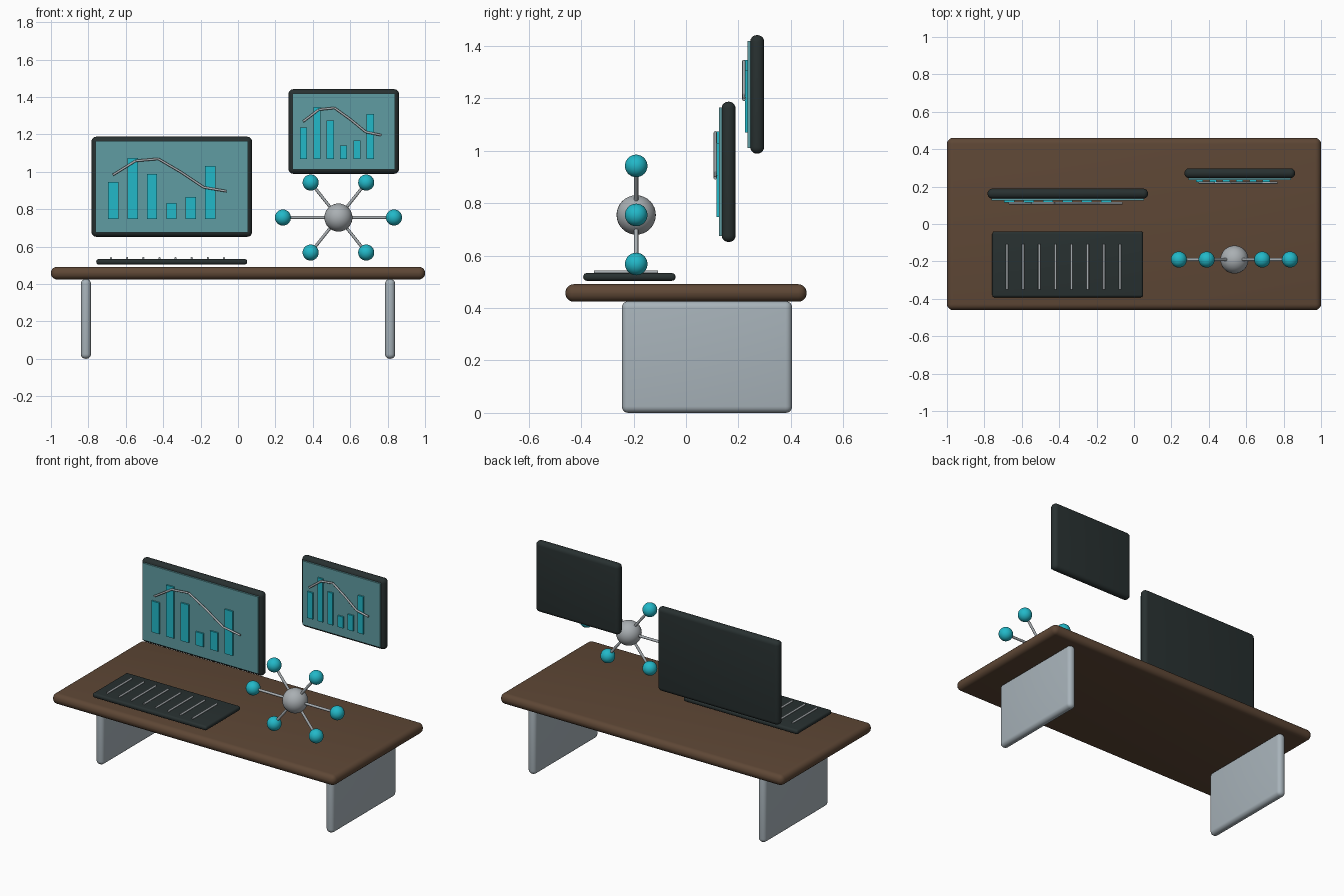
import bpy
from math import cos, sin, pi
from mathutils import Vector

cube = bpy.data.objects.get("Cube")
if cube:
    bpy.data.objects.remove(cube, do_unlink=True)


def material(name, rgb):
    m = bpy.data.materials.new(name)
    m.use_nodes = True
    m.diffuse_color = (*rgb, 1)
    bsdf = next(n for n in m.node_tree.nodes if n.type == 'BSDF_PRINCIPLED')
    bsdf.inputs["Base Color"].default_value = (*rgb, 1)
    return m


WOOD = material("brown wood", (0.112, 0.063, 0.036))
LEG = material("pale grey metal", (0.39, 0.45, 0.49))
SILVER = material("silver", (0.40, 0.43, 0.45))
DARK = material("dark casing", (0.021, 0.030, 0.030))
SCREEN = material("muted teal screen", (0.118, 0.335, 0.36))
CYAN = material("bright cyan", (0.016, 0.48, 0.58))


def finish(name, mat, angle=0.6):
    ob = bpy.context.object
    ob.name = name
    ob.data.materials.append(mat)
    bpy.ops.object.shade_smooth_by_angle(angle=angle)
    return ob


def box(name, mat, xs, ys, zs, bevel=0.0):
    """Box given by its extents, with optional rounded edges."""
    ends = (xs, ys, zs)
    bpy.ops.mesh.primitive_cube_add(size=1, location=[sum(e) / 2 for e in ends])
    ob = bpy.context.object
    ob.scale = [e[1] - e[0] for e in ends]
    bpy.ops.object.transform_apply(location=False, rotation=False, scale=True)
    if bevel:
        mod = ob.modifiers.new("rounding", 'BEVEL')
        mod.width = bevel
        mod.segments = 5
        bpy.ops.object.modifier_apply(modifier=mod.name)
    return finish(name, mat)


def rod(name, mat, a, b, radius):
    a, b = Vector(a), Vector(b)
    bpy.ops.mesh.primitive_cylinder_add(vertices=12, radius=radius,
                                        depth=(b - a).length, location=(a + b) / 2)
    bpy.context.object.rotation_euler = (b - a).to_track_quat('Z', 'Y').to_euler()
    return finish(name, mat)


def ball(name, mat, centre, radius):
    bpy.ops.mesh.primitive_uv_sphere_add(segments=32, ring_count=16,
                                         radius=radius, location=centre)
    return finish(name, mat)


# Desk
box("desk_top", WOOD, (-1, 1), (-0.46, 0.46), (0.424, 0.491), 0.032)
for side, x in (("right", -0.813), ("left", 0.813)):
    box(side + "_leg_panel", LEG, (x - 0.027, x + 0.027), (-0.245, 0.405), (0, 0.426), 0.025)

# Keyboard with raised strips
box("keyboard", DARK, (-0.758, 0.049), (-0.392, -0.04), (0.504, 0.533), 0.013)
for i in range(8):
    x = -0.679 + i * 0.0863
    rod("keyboard_strip", SILVER, (x, -0.35, 0.538), (x, -0.106, 0.538), 0.006)

# Floating monitors with bar and line charts
BARS = (0.372, 0.612, 0.453, 0.16, 0.22, 0.53)
TREND = (0.118, 0.259, 0.279, 0.146, -0.006, -0.044)


def monitor(name, cx, cz, w, h, front):
    box(name + "_case", DARK, (cx - w / 2, cx + w / 2), (front, front + 0.053),
        (cz - h / 2, cz + h / 2), 0.025)
    sw, sh = w / 2 - 0.021, h / 2 - 0.022
    box(name + "_screen", SCREEN, (cx - sw, cx + sw), (front - 0.01, front + 0.003),
        (cz - sh, cz + sh))
    for i, bar in enumerate(BARS):
        x = cx + w * (-0.364 + 0.1207 * i)
        base = cz - 0.3235 * h
        box(name + "_bar", CYAN, (x - 0.032 * w, x + 0.032 * w),
            (front - 0.02, front - 0.01), (base, base + bar * h))
    points = [(cx + w * (-0.367 + 0.1415 * i), front - 0.0245, cz + t * h)
              for i, t in enumerate(TREND)]
    for a, b in zip(points, points[1:]):
        rod(name + "_trend_line", SILVER, a, b, 0.006)


monitor("large_monitor", -0.354, 0.9195, 0.858, 0.535, 0.136)
monitor("small_monitor", 0.5655, 1.215, 0.591, 0.452, 0.245)

# Hub with six linked nodes
hub = Vector((0.537, -0.19, 0.755))
ball("hub", SILVER, hub, 0.075)
for i in range(6):
    a = i * pi / 3
    node = hub + Vector((0.297 * cos(a), 0, 0.216 * sin(a)))
    rod("node_link", SILVER, hub, node, 0.008)
    ball("node", CYAN, node, 0.043)
